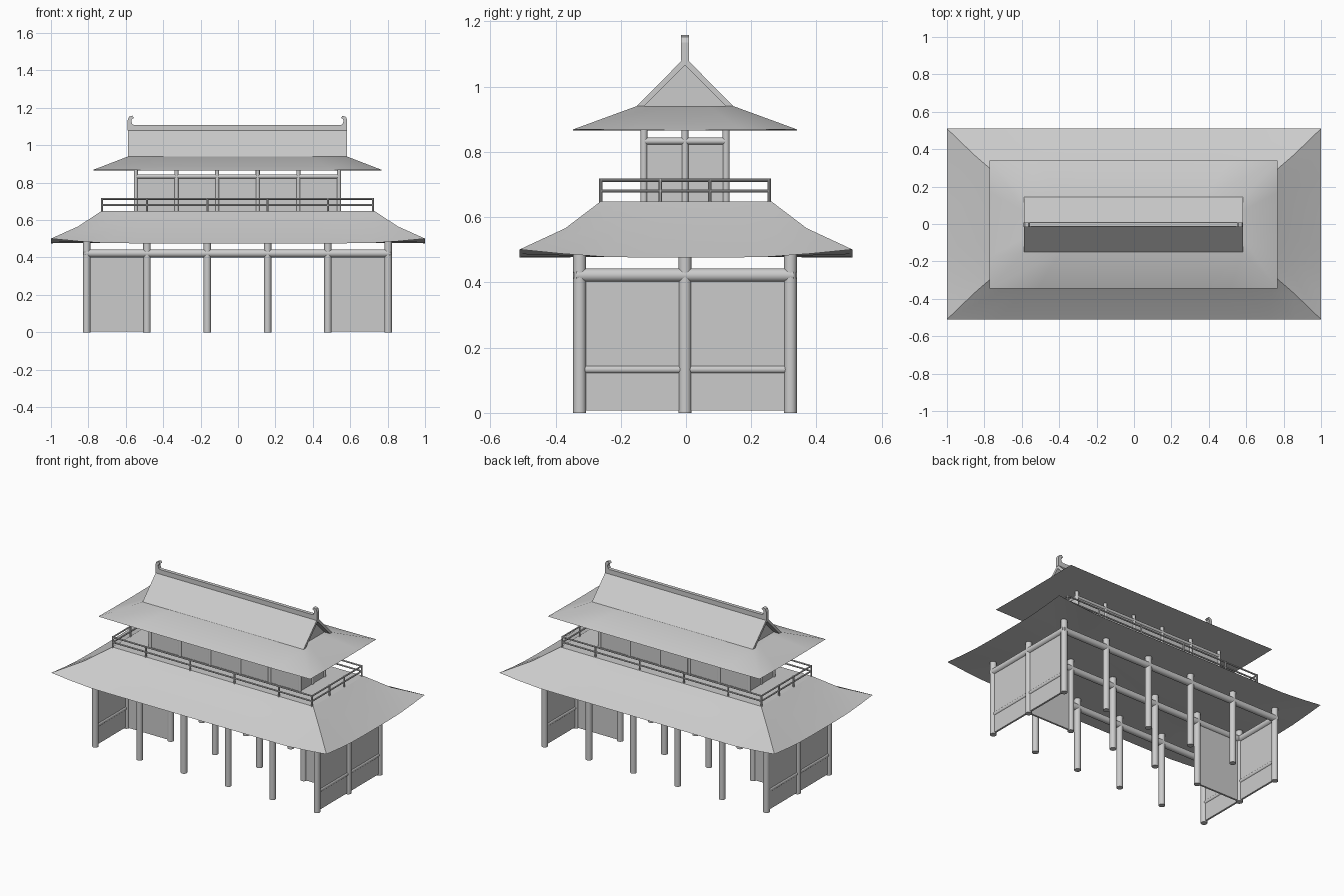
import bpy, bmesh, math
from mathutils import Vector

if "Cube" in bpy.data.objects:
    bpy.data.objects.remove(bpy.data.objects["Cube"])

OY = -0.003  # slight offset of the frame against the lower roof

grey = bpy.data.materials.new("plain_grey")
grey.diffuse_color = (0.6, 0.6, 0.6, 1)
grey.use_nodes = True
grey.node_tree.nodes["Principled BSDF"].inputs["Base Color"].default_value = grey.diffuse_color


def finish(name, bm, smooth=False):
    bmesh.ops.recalc_face_normals(bm, faces=bm.faces[:])
    if smooth:
        for f in bm.faces:
            f.smooth = True
        for e in bm.edges:
            e.smooth = e.calc_face_angle(0) < math.radians(32)
    me = bpy.data.meshes.new(name)
    bm.to_mesh(me)
    bm.free()
    me.materials.append(grey)
    ob = bpy.data.objects.new(name, me)
    bpy.context.collection.objects.link(ob)
    return ob


def rods(name, segs, r, sides=16):
    """Round bars between pairs of points, all in one object."""
    bm = bmesh.new()
    for a, b in segs:
        a, b = Vector(a), Vector(b)
        d = b - a
        m = d.to_track_quat('Z', 'Y').to_matrix().to_4x4()
        m.translation = (a + b) / 2 + Vector((OY, OY, 0))
        bmesh.ops.create_cone(bm, cap_ends=True, segments=sides, radius1=r,
                              radius2=r, depth=d.length, matrix=m)
    return finish(name, bm, True)


def boxes(name, items):
    """Boxes given as (low corner, high corner)."""
    bm = bmesh.new()
    for lo, hi in items:
        vs = bmesh.ops.create_cube(bm, size=1)['verts']
        for v in vs:
            v.co = Vector([(lo[i] if v.co[i] < 0 else hi[i]) for i in range(3)])
            v.co += Vector((OY, OY, 0))
    return finish(name, bm)


def prism(bm, pts):
    """Extrude a closed loop of start points to matching end points."""
    n = len(pts)
    a = [bm.verts.new(p) for p, q in pts]
    b = [bm.verts.new(q) for p, q in pts]
    bm.faces.new(a)
    bm.faces.new(b[::-1])
    for i in range(n):
        j = (i + 1) % n
        bm.faces.new((a[i], b[i], b[j], a[j]))


def hip_roof(name, rings, reach=0.32, nx=14, ny=8, oy=0.0):
    """Stacked rectangular rings (half x, half y, z, corner lift), capped."""
    bm = bmesh.new()
    loops = []
    for a, b, z, lift in rings:
        loop = []
        cs = [(-a, -b), (a, -b), (a, b), (-a, b)]
        for k in range(4):
            p, q = Vector(cs[k]), Vector(cs[(k + 1) % 4])
            n = nx if k % 2 == 0 else ny
            for i in range(n):
                c = p.lerp(q, i / n)
                d = min((c - p).length, (c - q).length)
                up = lift * max(0, 1 - d / reach) ** 1.4
                loop.append(bm.verts.new((c.x + oy, c.y + oy, z + up)))
        loops.append(loop)
    for lo, hi in zip(loops, loops[1:]):
        n = len(lo)
        for i in range(n):
            j = (i + 1) % n
            bm.faces.new((lo[i], lo[j], hi[j], hi[i]))
    bm.faces.new(loops[0][::-1])
    bm.faces.new(loops[-1])
    return finish(name, bm, True)


# Lower storey: 6 x 3 columns with tie beams
X = [-0.806 + 0.3224 * i for i in range(6)]
Y = [-0.323, 0, 0.323]
rods("lower_columns", [((x, y, 0), (x, y, 0.49)) for x in X for y in Y], 0.02)
rods("lower_beams",
     [((X[0] - 0.01, y, 0.422), (X[5] + 0.01, y, 0.422)) for y in Y] +
     [((x, Y[0] - 0.01, 0.422), (x, Y[2] + 0.01, 0.422)) for x in (X[0], X[5])],
     0.021)
rods("end_wall_rails", [((x, Y[0], 0.133), (x, Y[2], 0.133)) for x in (X[0], X[5])], 0.012)
boxes("lower_walls",
      [((x - 0.006, Y[0], 0.008), (x + 0.006, Y[2], 0.41)) for x in (X[0], X[5])] +
      [((X[i], -0.006, 0.004), (X[i + 1], 0.006, 0.41)) for i in (0, 4)])

# Lower roof, concave with lifted corners and a flat balcony on top
hip_roof("lower_roof", [(0.70, 0.22, 0.478, 0), (1.0, 0.51, 0.476, 0.025),
                        (0.855, 0.37, 0.563, 0.003), (0.73, 0.262, 0.648, 0)])

# Balcony railing
RX, RY = 0.724, 0.258
posts = [(x, s * RY) for x in (-RX, -0.483, -0.161, 0.161, 0.483, RX) for s in (-1, 1)]
posts += [(s * RX, y) for y in (-0.076, 0.076) for s in (-1, 1)]
rods("railing_posts", [((x, y, 0.64), (x, y, 0.718)) for x, y in posts], 0.0055, 10)
rails = []
for z in (0.68, 0.7135):
    for s in (-1, 1):
        rails.append(((-RX, s * RY, z), (RX, s * RY, z)))
        rails.append(((s * RX, -RY, z), (s * RX, RY, z)))
rods("railing_bars", rails, 0.005, 10)

# Upper storey
UX = [-0.543 + 0.2172 * i for i in range(6)]
UY = [-0.126, 0, 0.126]
cols = [(x, y) for x in UX for y in UY if y or x in (UX[0], UX[5])]
rods("upper_columns", [((x, y, 0.64), (x, y, 0.875)) for x, y in cols], 0.011, 12)
rods("upper_beams",
     [((UX[0], y, 0.833), (UX[5], y, 0.833)) for y in (UY[0], UY[2])] +
     [((x, UY[0], 0.833), (x, UY[2], 0.833)) for x in (UX[0], UX[5])], 0.011, 12)
boxes("upper_walls",
      [((x - 0.004, UY[0], 0.645), (x + 0.004, UY[2], 0.83)) for x in (UX[0], UX[5])] +
      [((UX[0], y - 0.004, 0.645), (UX[5], y + 0.004, 0.83)) for y in (UY[0], UY[2])])

# Upper roof skirt
hip_roof("upper_roof_skirt", [(0.77, 0.343, 0.866, 0.003), (0.585, 0.149, 0.94, 0)],
         nx=6, ny=4, oy=OY)

# Gabled upper part: two sloping slabs and recessed gable walls
GX = 0.585
bm = bmesh.new()
for s in (-1, 1):
    prof = [(s * 0.149, 0.939), (0, 1.09), (0, 1.066), (s * 0.126, 0.939)]
    prism(bm, [((-GX + OY, y + OY, z), (GX + OY, y + OY, z)) for y, z in prof])
finish("upper_roof_slopes", bm)
bm = bmesh.new()
tri = [(-0.13, 0.938), (0.13, 0.938), (0, 1.07)]
prism(bm, [((-0.545 + OY, y + OY, z), (0.545 + OY, y + OY, z)) for y, z in tri])
finish("gable_walls", bm)

# Ridge beam and curled ridge ends
boxes("ridge_beam", [((-GX, -0.0115, 1.07), (GX, 0.0115, 1.109))])
horn = [(0.587, 1.08), (0.587, 1.135), (0.580, 1.152), (0.562, 1.158), (0.553, 1.146),
        (0.563, 1.141), (0.568, 1.130), (0.562, 1.112), (0.550, 1.107), (0.550, 1.08)]
bm = bmesh.new()
for s in (-1, 1):
    prism(bm, [((s * x + OY, -0.012 + OY, z), (s * x + OY, 0.012 + OY, z)) for x, z in horn])
finish("ridge_ends", bm)
